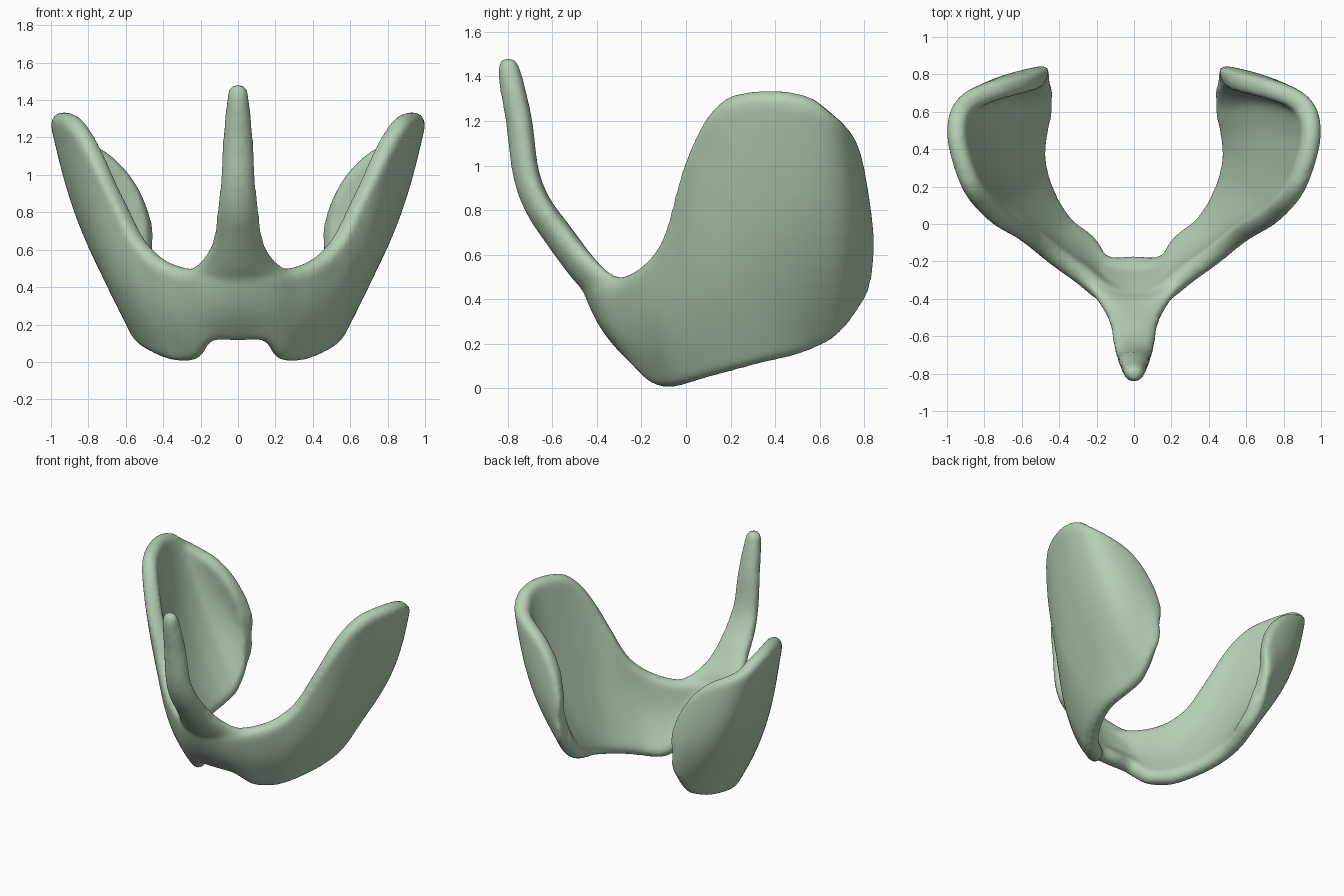
import bpy, bmesh, math
from mathutils import Vector

cube = bpy.data.objects.get("Cube")
if cube:
    bpy.data.objects.remove(cube, do_unlink=True)

# Single soft green material
green = bpy.data.materials.new("soft_green")
green.use_nodes = True
colour = (0.46, 0.62, 0.46, 1)
green.diffuse_color = colour
green.node_tree.nodes["Principled BSDF"].inputs["Base Color"].default_value = colour


def smooth_path(points, steps):
    """Catmull-Rom curve through vectors of any size."""
    result = []
    for i in range(len(points) - 1):
        p0, p1, p2 = points[max(i - 1, 0)], points[i], points[i + 1]
        p3 = points[min(i + 2, len(points) - 1)]
        for s in range(steps):
            t = s / steps
            result.append(0.5 * (2 * p1 + (p2 - p0) * t
                                 + (2 * p0 - 5 * p1 + 4 * p2 - p3) * t ** 2
                                 + (3 * p1 - p0 - 3 * p2 + p3) * t ** 3))
    return result + [points[-1]]


def loft(name, rings):
    """Closed tube through equally sized rings, capped at both ends."""
    n = len(rings[0])
    verts = [p for ring in rings for p in ring]
    faces = [(i * n + s, i * n + (s + 1) % n, (i + 1) * n + (s + 1) % n, (i + 1) * n + s)
             for i in range(len(rings) - 1) for s in range(n)]
    faces += [tuple(range(n)), tuple(range(len(verts) - n, len(verts)))]
    mesh = bpy.data.meshes.new(name)
    mesh.from_pydata(verts, [], faces)
    bm = bmesh.new()
    bm.from_mesh(mesh)
    bmesh.ops.recalc_face_normals(bm, faces=bm.faces)
    bm.to_mesh(mesh)
    bm.free()
    obj = bpy.data.objects.new(name, mesh)
    bpy.context.collection.objects.link(obj)
    return obj


# Left half of the shell from the centre to the flap end: top rim, bottom rim
stations = [
    (0, -.41, .45, 0, -.225, .165),
    (.15, -.37, .45, .14, -.225, .165),
    (.28, -.27, .45, .21, -.15, .08),
    (.42, -.17, .51, .28, -.08, .055),
    (.53, -.08, .63, .36, -.02, .065),
    (.62, -.02, .81, .44, .09, .1),
    (.71, .03, .99, .49, .2, .13),
    (.79, .1, 1.15, .515, .29, .155),
    (.86, .19, 1.25, .525, .37, .175),
    (.91, .31, 1.28, .52, .44, .19),
    (.945, .45, 1.28, .51, .51, .21),
    (.94, .57, 1.25, .495, .57, .235),
    (.895, .645, 1.19, .485, .625, .26),
    (.8, .695, 1.13, .48, .67, .295),
    (.68, .73, 1.06, .475, .71, .34),
    (.57, .755, .94, .47, .745, .39),
    (.5, .775, .8, .465, .77, .45),
    (.465, .785, .65, .46, .785, .53),
]
mirrored = [(-a, b, c, -d, e, f) for a, b, c, d, e, f in reversed(stations[1:])]
path = smooth_path([Vector(s) for s in mirrored + stations], 3)
ribs = [(Vector(p[:3]), Vector(p[3:])) for p in path]

# Bulging middle surface of the shell
ROWS = 14
HALF = 0.054
grid = []
for i, (top, bottom) in enumerate(ribs):
    after, before = ribs[min(i + 1, len(ribs) - 1)], ribs[max(i - 1, 0)]
    along = after[0] + after[1] - before[0] - before[1]
    outward = along.cross(top - bottom).normalized()
    bulge = 0.065 * min(1, (top - bottom).length)
    grid.append([bottom.lerp(top, r / ROWS) + outward * bulge * math.sin(math.pi * r / ROWS)
                 for r in range(ROWS + 1)])

# Thicken each rib into a slab section with rounded rims
rings = []
for i, rib in enumerate(grid):
    after, before = grid[min(i + 1, len(grid) - 1)], grid[max(i - 1, 0)]
    half = HALF if 0 < i < len(grid) - 1 else HALF * 0.6
    outer, inner, rims = [], [], []
    for r, p in enumerate(rib):
        up = (rib[min(r + 1, ROWS)] - rib[max(r - 1, 0)]).normalized()
        normal = (after[r] - before[r]).cross(up).normalized()
        outer.append(p + normal * half)
        inner.append(p - normal * half)
        if r in (0, ROWS):
            side = normal if r else -normal
            tip = up if r else -up
            rims.append([p + half * (side * math.cos(a) + tip * math.sin(a))
                         for a in (math.pi * k / 6 for k in range(1, 6))])
    rings.append(outer + rims[1] + inner[::-1] + rims[0])
shell = loft("curved_shell_with_prong", rings)

# Front prong, flaring into the shell: y, z, half width, half depth
sections = [
    (-.802, 1.483, .02, .02), (-.8, 1.462, .046, .04), (-.79, 1.4, .06, .054),
    (-.75, 1.2, .08, .06), (-.72, .97, .093, .06), (-.665, .82, .11, .063),
    (-.575, .69, .125, .067), (-.51, .6, .155, .067), (-.455, .525, .21, .065),
    (-.425, .475, .28, .055), (-.36, .37, .24, .05), (-.29, .27, .18, .035),
]
SIDES = 24
spine = smooth_path([Vector(s) for s in sections], 4)
rings = []
for i, (y, z, wide, deep) in enumerate(spine):
    before, after = spine[max(i - 1, 0)], spine[min(i + 1, len(spine) - 1)]
    along = Vector((0, after[0] - before[0], after[1] - before[1])).normalized()
    normal = along.cross(Vector((1, 0, 0)))
    ring = []
    for s in range(SIDES):
        a = math.tau * s / SIDES
        x = wide * math.cos(a)
        ring.append(Vector((x, y + 1.7 * x * x, z)) + normal * deep * math.sin(a))
    rings.append(ring)
prong = loft("front_prong", rings)

# Fuse both parts into one smooth body
bpy.ops.object.select_all(action='DESELECT')
prong.select_set(True)
shell.select_set(True)
bpy.context.view_layer.objects.active = shell
bpy.ops.object.join()
remesh = shell.modifiers.new("fuse", 'REMESH')
remesh.mode = 'VOXEL'
remesh.voxel_size = 0.016
soften = shell.modifiers.new("soften", 'SMOOTH')
soften.factor = 0.5
soften.iterations = 10
bpy.ops.object.convert(target='MESH')
shell.data.materials.clear()
shell.data.materials.append(green)
bpy.ops.object.shade_smooth()
